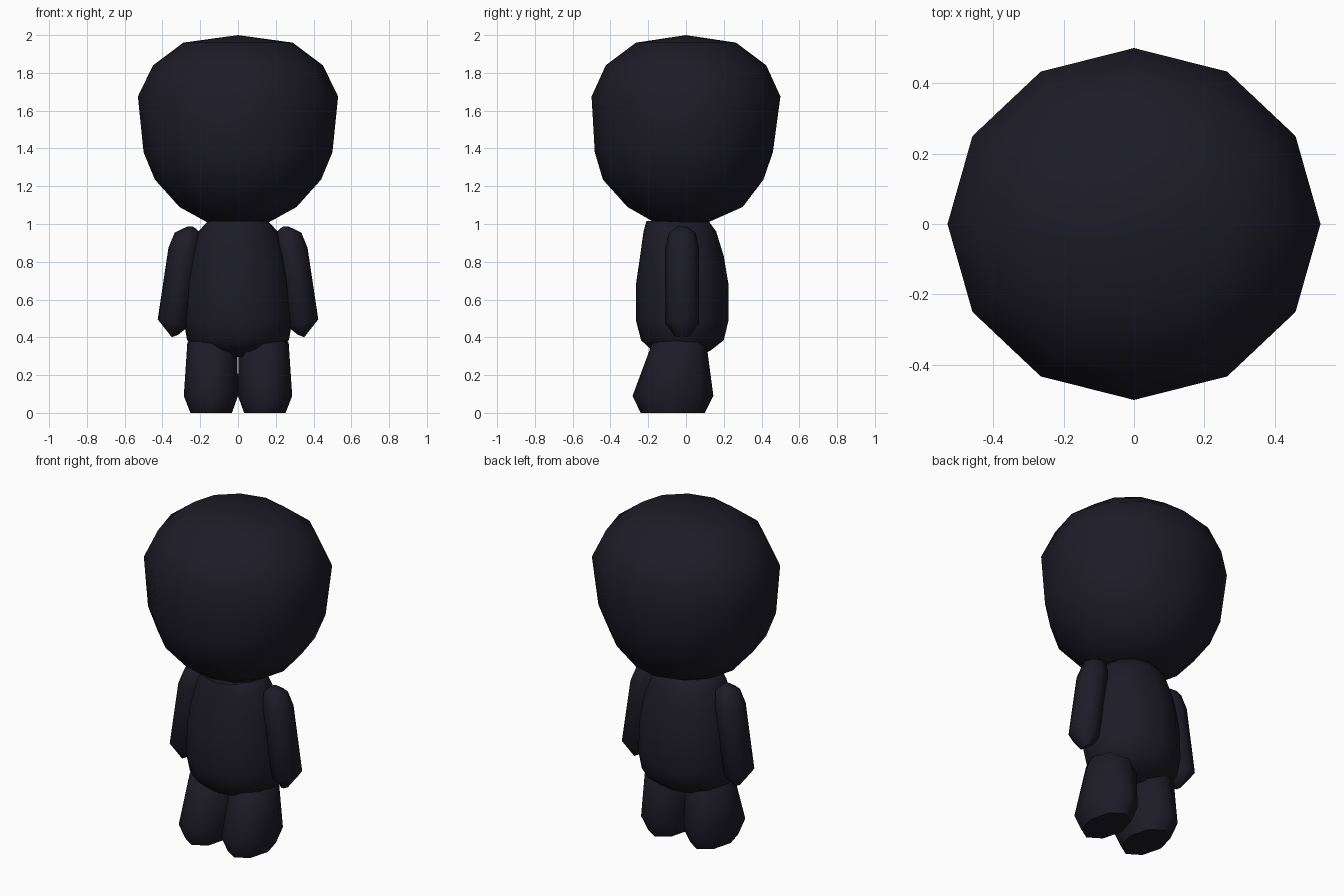
import bpy, bmesh, math

if "Cube" in bpy.data.objects:
    bpy.data.objects.remove(bpy.data.objects["Cube"])

mat = bpy.data.materials.new("dark_fabric")
mat.diffuse_color = (0.0125, 0.011, 0.02, 1)
mat.use_nodes = True
mat.node_tree.nodes["Principled BSDF"].inputs["Base Color"].default_value = mat.diffuse_color


def loft(name, rings, sides, mirror=False):
    """Each ring: (x0, z0, x1, z1, y_front, y_back), an ellipse that may tilt in xz."""
    bm = bmesh.new()
    loops = []
    for x0, z0, x1, z1, yf, yb in rings:
        loop = []
        for i in range(sides):
            a = 2 * math.pi * i / sides
            c, s = math.cos(a), math.sin(a)
            loop.append(bm.verts.new(((x0 + x1) / 2 + c * (x1 - x0) / 2,
                                      (yf + yb) / 2 + s * (yb - yf) / 2,
                                      (z0 + z1) / 2 + c * (z1 - z0) / 2)))
        loops.append(loop)
    for lo, hi in zip(loops, loops[1:]):
        for i in range(sides):
            j = (i + 1) % sides
            bm.faces.new((lo[i], lo[j], hi[j], hi[i]))
    bm.faces.new(loops[0])
    bm.faces.new(loops[-1])
    bmesh.ops.remove_doubles(bm, verts=bm.verts, dist=0.0005)
    bmesh.ops.recalc_face_normals(bm, faces=bm.faces)
    mesh = bpy.data.meshes.new(name)
    bm.to_mesh(mesh)
    bm.free()
    ob = bpy.data.objects.new(name, mesh)
    bpy.context.collection.objects.link(ob)
    mesh.materials.append(mat)
    if mirror:
        ob.modifiers.new("mirror", 'MIRROR').use_mirror_merge = False
    bpy.context.view_layer.objects.active = ob
    bpy.ops.object.select_all(action='DESELECT')
    ob.select_set(True)
    bpy.ops.object.shade_smooth_by_angle(angle=math.radians(62))
    return ob


def level(z, rx, yf, yb):
    return (-rx, z, rx, z, yf, yb)


# Large rounded head
loft("head", [level(1.01, 0.165, -0.17, 0.12), level(1.09, 0.31, -0.31, 0.30),
              level(1.235, 0.44, -0.44, 0.41), level(1.38, 0.50, -0.483, 0.46),
              level(1.675, 0.53, -0.50, 0.50), level(1.84, 0.45, -0.425, 0.425),
              level(1.96, 0.29, -0.265, 0.265), level(2.0, 0.0001, -0.0001, 0.0001)], 12)

# Torso, tapering to the shoulders
loft("torso", [level(0.295, 0.10, -0.10, 0.05), level(0.33, 0.19, -0.18, 0.13),
               level(0.385, 0.27, -0.238, 0.20), level(0.49, 0.287, -0.265, 0.225),
               level(0.68, 0.28, -0.265, 0.225), level(0.83, 0.255, -0.243, 0.20),
               level(0.96, 0.21, -0.225, 0.16), level(1.015, 0.16, -0.21, 0.12)], 12)

# Arms, angled outwards
loft("arm", [(0.315, 0.415, 0.350, 0.40, -0.06, 0.02),
             (0.265, 0.455, 0.425, 0.495, -0.11, 0.07),
             (0.20, 0.86, 0.368, 0.875, -0.11, 0.07),
             (0.20, 0.955, 0.335, 0.955, -0.09, 0.05),
             (0.235, 0.985, 0.265, 0.988, -0.045, 0.005)], 8, mirror=True)

# Legs with flared feet
loft("leg", [(0.032, 0.0, 0.252, 0.0, -0.24, 0.10),
             (0.0, 0.09, 0.287, 0.09, -0.283, 0.145),
             (0.003, 0.36, 0.268, 0.375, -0.18, 0.108),
             (0.06, 0.41, 0.21, 0.41, -0.11, 0.06)], 8, mirror=True)
